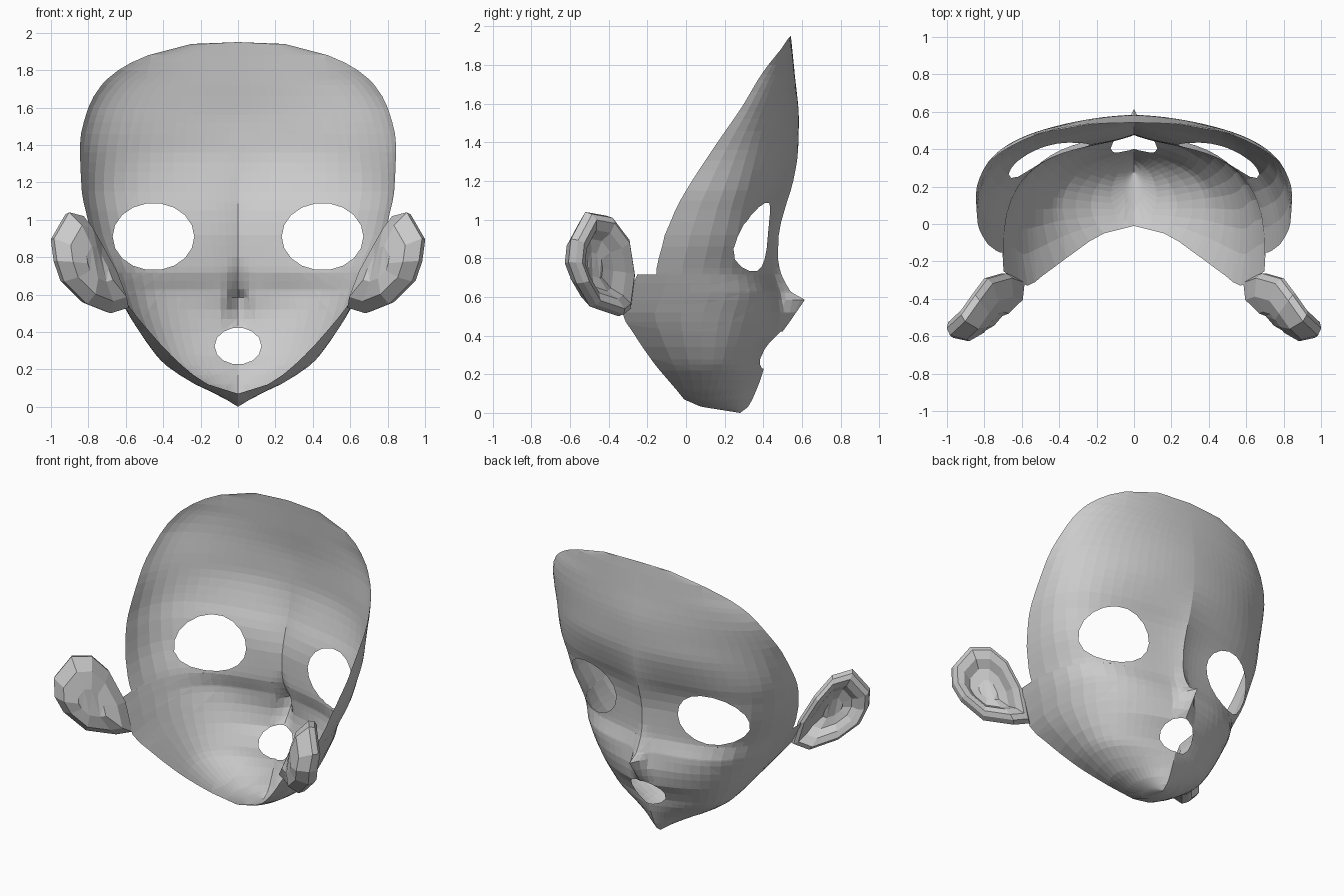
import bpy
import bmesh
import math
from mathutils import Vector

cube = bpy.data.objects.get("Cube")
if cube:
    bpy.data.objects.remove(cube)

grey = bpy.data.materials.new("plain_grey")
grey.use_nodes = True
tone = (0.6, 0.6, 0.6, 1.0)
grey.diffuse_color = tone
grey.node_tree.nodes["Principled BSDF"].inputs["Base Color"].default_value = tone


def sample(keys, z):
    """Smooth interpolation without overshoot; keys are rows of (z, values...)."""
    last = len(keys) - 1
    z = min(max(z, keys[0][0]), keys[last][0])
    i = 0
    while i < last - 1 and z > keys[i + 1][0]:
        i += 1
    width = keys[i + 1][0] - keys[i][0]
    f = (z - keys[i][0]) / width

    def slope(j, c):
        return (keys[j + 1][c] - keys[j][c]) / (keys[j + 1][0] - keys[j][0])

    def tangent(j, c):
        if j == 0:
            return slope(0, c)
        if j == last:
            return slope(last - 1, c)
        a, b = slope(j - 1, c), slope(j, c)
        return 2 * a * b / (a + b) if a * b > 0 else 0.0

    result = []
    for c in range(1, len(keys[0])):
        a, b = keys[i][c], keys[i + 1][c]
        ta, tb = tangent(i, c) * width, tangent(i + 1, c) * width
        blend = f * f * (3 - 2 * f)
        result.append(a + (b - a) * blend + ta * f * (1 - f) ** 2 - tb * f * f * (1 - f))
    return result


def finish(name, bm):
    """Turn a half mesh into a mirrored, flat shaded object."""
    bmesh.ops.recalc_face_normals(bm, faces=bm.faces)
    mesh = bpy.data.meshes.new(name)
    bm.to_mesh(mesh)
    bm.free()
    mesh.materials.append(grey)
    obj = bpy.data.objects.new(name, mesh)
    bpy.context.collection.objects.link(obj)
    mirror = obj.modifiers.new("mirror", "MIRROR")
    mirror.use_mirror_merge = True
    mirror.merge_threshold = 0.0005


def cut_oval(bm, cx, cz, rx, rz, sides):
    """Cut an oval hole along y by clipping the faces inside it."""
    inside = list(bm.faces)
    for k in range(sides):
        a = math.tau * (k + 0.5) / sides
        point = Vector((cx + rx * math.cos(a), 0, cz + rz * math.sin(a)))
        normal = Vector((math.cos(a) / rx, 0, math.sin(a) / rz)).normalized()
        parts = set(inside)
        for face in inside:
            parts.update(face.edges)
            parts.update(face.verts)
        cut = bmesh.ops.bisect_plane(bm, geom=list(parts), dist=1e-5,
                                     plane_co=point, plane_no=normal)
        faces = {g for g in cut["geom"] if isinstance(g, bmesh.types.BMFace)}
        faces.update(f for f in inside if f.is_valid)
        inside = [f for f in faces
                  if (f.calc_center_median() - point).dot(normal) < 0]
    bmesh.ops.delete(bm, geom=inside, context="FACES")


# Face profile on the middle line: height, depth
PROFILE = [(0, .28), (.03, .32), (.12, .365), (.22, .4), (.275, .41), (.34, .445),
           (.4, .495), (.52, .51), (.585, .5), (.63, .495), (.75, .475), (.92, .48),
           (1.05, .51), (1.2, .555), (1.36, .58), (1.52, .584), (1.75, .563), (1.95, .543)]

# Nose ridge: height, extra depth, half width
NOSE = [(.42, 0, .1), (.52, .06, .08), (.585, .115, .065), (.63, .045, .07),
        (.72, .015, .06), (.8, 0, .04)]

# Half section: height, front handle x y, side handle x y, rim x y
SECTION = [(0, 0, .28, 0, .28, 0, .28),
           (.035, .06, .28, .09, .17, 0, .07),
           (.07, .1, .3, .22, .1, 0, -.01),
           (.12, .13, .31, .34, .14, .16, -.05),
           (.25, .25, .34, .57, .25, .33, -.16),
           (.41, .27, .41, .68, .33, .48, -.27),
           (.52, .28, .43, .72, .41, .57, -.33),
           (.62, .28, .42, .74, .46, .64, -.29),
           (.72, .28, .37, .76, .45, .7, -.25),
           (.92, .3, .36, .82, .48, .78, -.11),
           (1.05, .34, .38, .835, .48, .815, -.055),
           (1.15, .37, .45, .84, .47, .835, 0),
           (1.4, .4, .57, .78, .43, .845, .163),
           (1.6, .37, .57, .72, .46, .8, .3),
           (1.72, .32, .56, .62, .5, .73, .37),
           (1.8, .25, .555, .5, .52, .64, .425),
           (1.88, .18, .55, .36, .53, .48, .49),
           (1.94, .1, .543, .2, .54, .25, .53),
           (1.95, 0, .543, 0, .543, 0, .543)]
TAB_TOP = .715


def face_point(z, t, shortened):
    ax, ay, bx, by, rx, ry = sample(SECTION, z)
    # the rim stops short just above the tabs that carry the ears
    if shortened:
        t *= min(1, .95 + (z - TAB_TOP) * .25)
    s = 1 - t
    p = (Vector((0, sample(PROFILE, z)[0], z)) * s ** 3
         + Vector((ax, ay, z)) * 3 * s * s * t
         + Vector((bx, by, z)) * 3 * s * t * t + Vector((rx, ry, z)) * t ** 3)
    ridge, half_width = sample(NOSE, z)
    p.y += ridge * max(0, 1 - p.x / half_width)
    return p


# Face shell: stacked half sections from the middle line to the open rim
levels = sorted({row[0] for table in (PROFILE, NOSE, SECTION) for row in table}
                | {TAB_TOP, TAB_TOP + .001})
heights = []
for low, high in zip(levels, levels[1:]):
    steps = math.ceil((high - low) / 0.07)
    heights += [low + (high - low) * k / steps for k in range(steps)]
heights.append(levels[-1])

COLUMNS = 18
bm = bmesh.new()
grid = [[bm.verts.new(face_point(z, (c / COLUMNS) ** 1.5, z > TAB_TOP))
         for c in range(COLUMNS + 1)] for z in heights]
for lower, upper in zip(grid, grid[1:]):
    for c in range(COLUMNS):
        bm.faces.new((lower[c], lower[c + 1], upper[c + 1], upper[c]))
bmesh.ops.remove_doubles(bm, verts=bm.verts, dist=0.0002)

# Eye and mouth openings
cut_oval(bm, .452, .91, .215, .177, 18)
cut_oval(bm, 0, .325, .122, .096, 14)
finish("face_shell", bm)

# Ears: outline along the swept back direction, height, offset across
OUTLINE = [(-.05, .53, -.01), (.05, .5, .02), (.24, .55, -.02), (.38, .67, 0),
           (.435, .78, -.01), (.44, .9, .01), (.33, 1.04, .02), (.2, 1.02, .06),
           (.09, .9, .09), (-.01, .71, .05)]
# Rings from the back to the bowl: scale, offset through the thickness
RINGS = [(.35, -.1), (.75, -.075), (1, 0), (.96, .04), (.85, .06),
         (.66, .04), (.5, -.01), (.25, -.03)]
along = Vector((.79, -.61, 0))
across = Vector((.61, .79, 0))
hinge = Vector((.63, -.335, 0))
count = len(OUTLINE)
mid_u, mid_z, mid_n = (sum(p[axis] for p in OUTLINE) / count for axis in range(3))

bm = bmesh.new()
rings = []
for scale, offset in RINGS:
    ring = []
    for u, z, n in OUTLINE:
        p = (hinge + along * (mid_u + (u - mid_u) * scale)
             + across * (mid_n + (n - mid_n) * scale + offset))
        p.z = mid_z + (z - mid_z) * scale
        ring.append(bm.verts.new(p))
    rings.append(ring)
for first, second in zip(rings, rings[1:]):
    for k in range(count):
        n = (k + 1) % count
        bm.faces.new((first[k], first[n], second[n], second[k]))
bm.faces.new(rings[0])
bm.faces.new(rings[-1])
bmesh.ops.triangulate(bm, faces=bm.faces)
finish("ears", bm)
